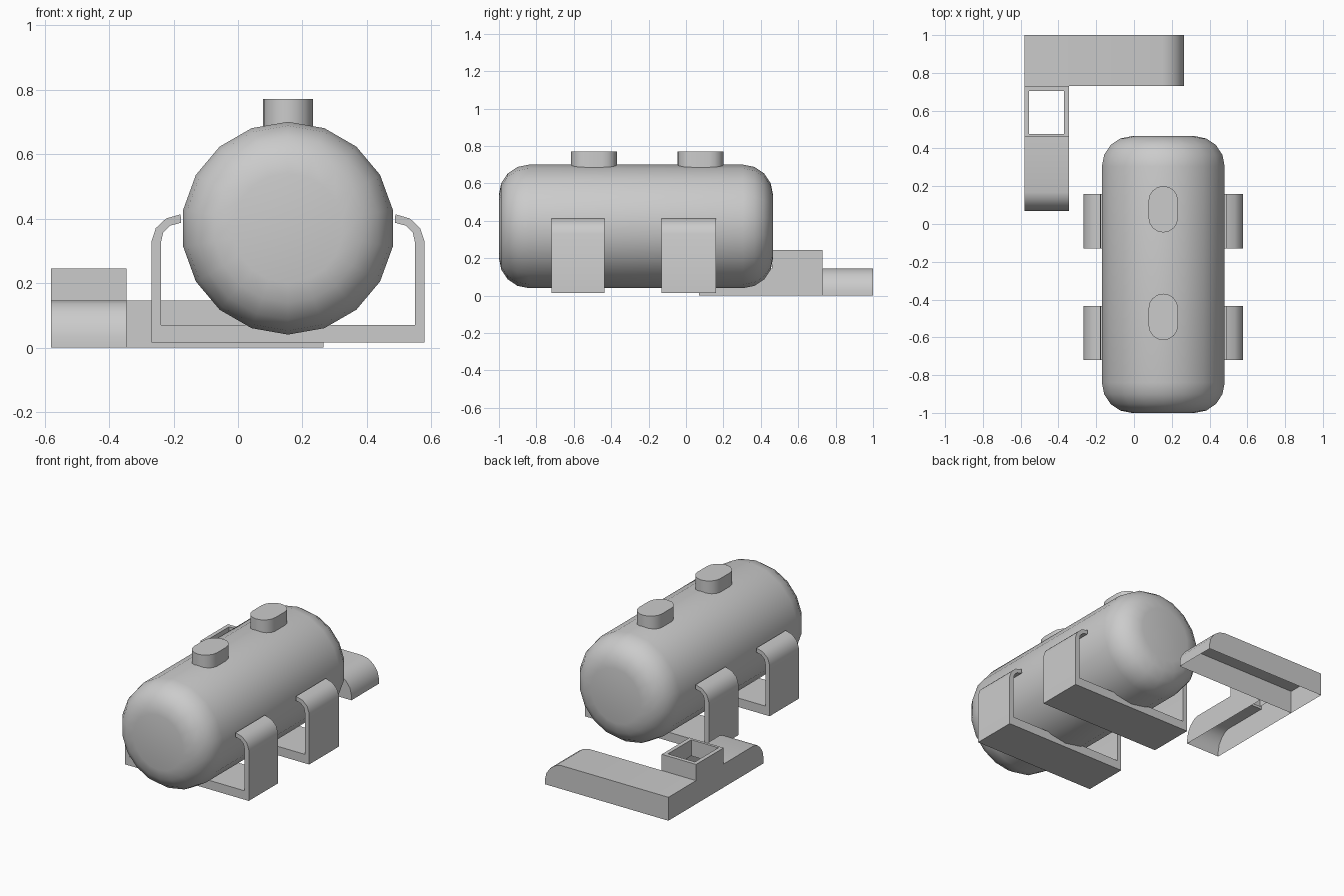
import bpy, bmesh, math
from mathutils import Vector

if "Cube" in bpy.data.objects:
    bpy.data.objects.remove(bpy.data.objects["Cube"])

CX, CZ, R = 0.155, 0.37, 0.33   # tank axis and radius


def finish(name, bm, smooth=35):
    bmesh.ops.remove_doubles(bm, verts=bm.verts, dist=1e-5)
    bmesh.ops.recalc_face_normals(bm, faces=bm.faces)
    me = bpy.data.meshes.new(name)
    bm.to_mesh(me)
    bm.free()
    ob = bpy.data.objects.new(name, me)
    bpy.context.collection.objects.link(ob)
    bpy.ops.object.select_all(action='DESELECT')
    ob.select_set(True)
    bpy.context.view_layer.objects.active = ob
    bpy.ops.object.shade_smooth_by_angle(angle=math.radians(smooth))
    return ob


def prism(name, pts, axis, a, b, skip=()):
    """Extrude a 2D outline along an axis; skip = outline edges left open."""
    def put(p, t):
        c = list(p)
        c.insert(axis, t)
        return Vector(c)
    bm = bmesh.new()
    A = [bm.verts.new(put(p, a)) for p in pts]
    B = [bm.verts.new(put(p, b)) for p in pts]
    n = len(pts)
    for i in range(n):
        if i not in skip:
            j = (i + 1) % n
            bm.faces.new((A[i], A[j], B[j], B[i]))
    bm.faces.new(A)
    bm.faces.new(B)
    return finish(name, bm)


# Tank: 18-sided lathe with rounded ends
y0, y1, rb, seg = -1.0, 0.465, 0.16, 4
prof = []
for i in range(seg + 1):
    t = math.pi / 2 * i / seg
    prof.append((R - rb + rb * math.sin(t), rb - rb * math.cos(t)))
rings = [(r, y0 + d) for r, d in prof] + [(r, y1 - d) for r, d in reversed(prof)]
bm = bmesh.new()
loops = []
for r, y in rings:
    loops.append([bm.verts.new((CX + r * math.sin(k * math.tau / 18), y,
                                CZ + r * math.cos(k * math.tau / 18))) for k in range(18)])
for L, M in zip(loops, loops[1:]):
    for k in range(18):
        bm.faces.new((L[k], L[k - 1], M[k - 1], M[k]))
bm.faces.new(loops[0])
bm.faces.new(loops[-1])
finish("tank", bm)

# Hatches: rounded-end collars on top of the tank
for n, yc in enumerate((0.078, -0.492)):
    pts = []
    for s, start in ((1, 0), (-1, math.pi)):
        for k in range(9):
            t = start + math.pi * k / 8
            pts.append((CX + 0.078 * math.cos(t), yc + s * 0.045 + 0.078 * math.sin(t)))
    prism(f"hatch_{n + 1}", pts, 2, 0.62, 0.77)

# Saddles: U-shaped cradles with hooked arms
half = [(0.423, 0.015), (0.423, 0.33), (0.41, 0.37), (0.378, 0.40), (0.333, 0.413),
        (0.331, 0.387), (0.365, 0.378), (0.387, 0.357), (0.394, 0.325), (0.394, 0.07)]
outline = [(CX + x, z) for x, z in half] + [(CX - x, z) for x, z in reversed(half)]
for n, (a, b) in enumerate(((-0.72, -0.435), (-0.13, 0.16))):
    prism(f"saddle_{n + 1}", outline, 1, a, b)

# Side duct: open-bottomed shells with one curved end each
H = 0.145
curve = [(0.115, 0), (0.075, 0.009), (0.038, 0.034), (0.01, 0.072), (0, 0.115), (0, H)]
bar = [(-0.58, 0), (-0.58, H)] + [(0.265 - u, H - d) for u, d in curve]
prism("duct_back", bar, 1, 0.73, 1.0, skip=(len(bar) - 1,))
leg = [(0.46, 0), (0.46, H)] + [(0.07 + u * 0.85, H - d) for u, d in curve]
prism("duct_side", leg, 0, -0.58, -0.345, skip=(0, len(leg) - 1))

# Open square collar at the duct corner
bm = bmesh.new()


def ring(xa, xb, ya, yb, z):
    return [bm.verts.new((x, y, z)) for x, y in ((xa, ya), (xb, ya), (xb, yb), (xa, yb))]


outer, inner = (-0.58, -0.345, 0.46, 0.73), (-0.555, -0.37, 0.477, 0.705)
rs = [ring(*outer, H), ring(*outer, 0.245), ring(*inner, 0.245), ring(*inner, H)]
for L, M in zip(rs, rs[1:]):
    for k in range(4):
        bm.faces.new((L[k - 1], L[k], M[k], M[k - 1]))
low = ring(*outer, 0)
for i, j in ((1, 2), (3, 0)):
    bm.faces.new((low[i], low[j], rs[0][j], rs[0][i]))
finish("duct_collar", bm)
